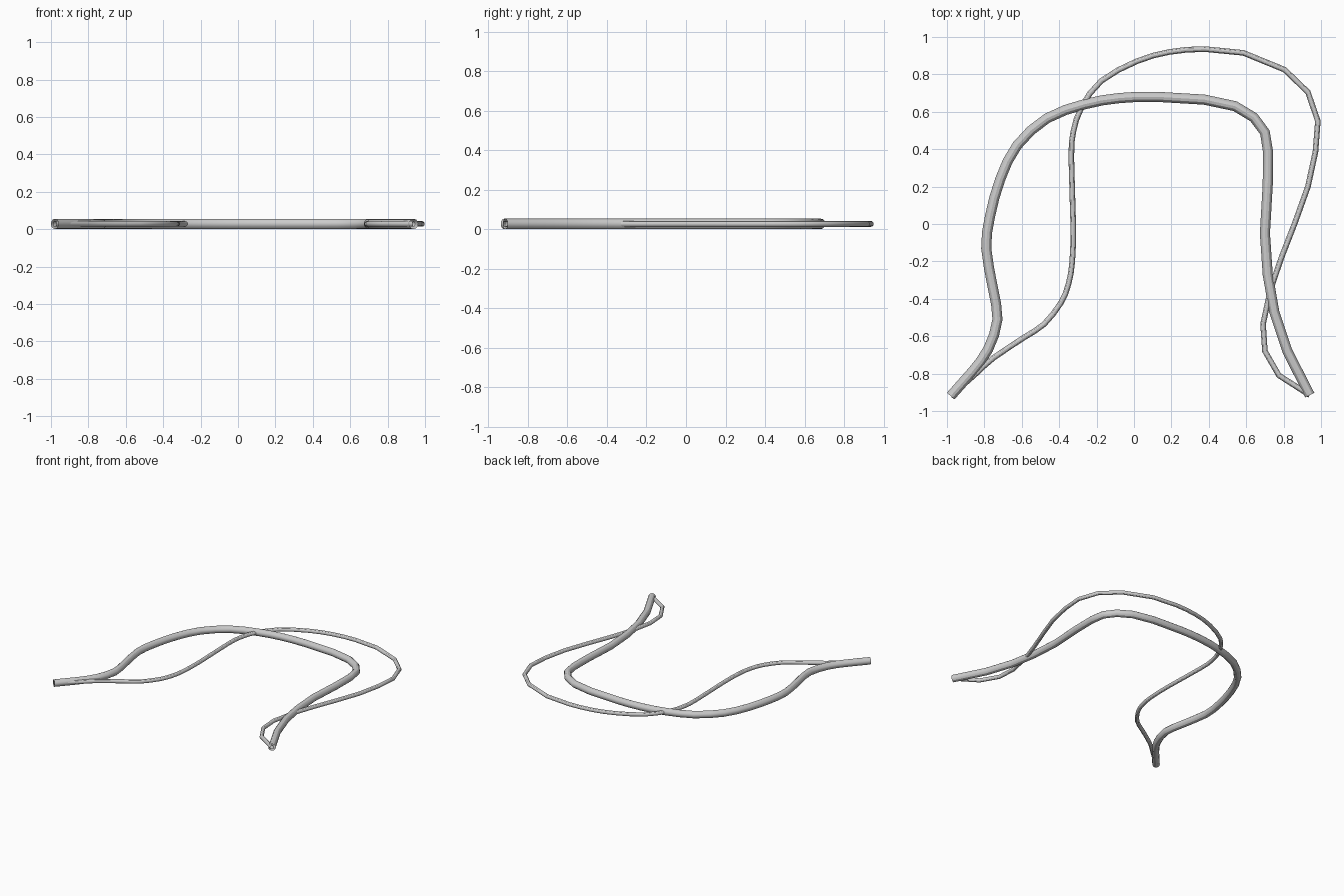
import bpy
from mathutils import Vector

if "Cube" in bpy.data.objects:
    bpy.data.objects.remove(bpy.data.objects["Cube"])

Z = 0.028


def refine(points, count):
    """Add a Catmull-Rom midpoint to each of the first `count` segments."""
    pts = [Vector(p) for p in points]
    out = []
    for i in range(len(pts) - 1):
        out.append(pts[i])
        if 0 < i < count:
            a, b, c, d = pts[i - 1:i + 3]
            out.append((9 * (b + c) - a - d) / 16)
    return out + [pts[-1]]


def tube(name, points, radius, smooth_count):
    curve = bpy.data.curves.new(name, 'CURVE')
    curve.dimensions = '3D'
    curve.bevel_depth = radius
    curve.bevel_resolution = 4
    curve.use_fill_caps = False
    path = refine(points, smooth_count)
    spline = curve.splines.new('POLY')
    spline.points.add(len(path) - 1)
    for sp, p in zip(spline.points, path):
        sp.co = (p.x, p.y, Z, 1)
    spline.use_smooth = True
    obj = bpy.data.objects.new(name, curve)
    bpy.context.collection.objects.link(obj)
    bpy.ops.object.select_all(action='DESELECT')
    obj.select_set(True)
    bpy.context.view_layer.objects.active = obj
    bpy.ops.object.convert(target='MESH')
    bpy.ops.object.shade_smooth_by_angle()


# Thick strand
tube("thick_strand", [
    (-.98, -.92), (-.865, -.79), (-.78, -.67), (-.73, -.51), (-.755, -.34),
    (-.79, -.13), (-.77, .04), (-.715, .24), (-.625, .42), (-.465, .565),
    (-.265, .64), (-.08, .673), (.12, .68), (.375, .665), (.54, .63),
    (.64, .57), (.70, .49), (.717, .385), (.715, .21), (.70, -.05),
    (.715, -.27), (.75, -.47), (.82, -.68), (.94, -.915)], 0.027, 12)

# Thin strand
tube("thin_strand", [
    (-.98, -.92), (-.845, -.80), (-.75, -.715), (-.585, -.605), (-.48, -.535),
    (-.39, -.42), (-.35, -.32), (-.33, -.2), (-.325, 0), (-.335, .35),
    (-.325, .49), (-.28, .625), (-.175, .765), (.015, .87), (.19, .92),
    (.38, .935), (.585, .915), (.805, .825), (.93, .705), (.983, .55),
    (.97, .385), (.93, .2), (.86, .005), (.79, -.175), (.73, -.35),
    (.69, -.535), (.70, -.68), (.775, -.81), (.94, -.915)], 0.015, 15)
